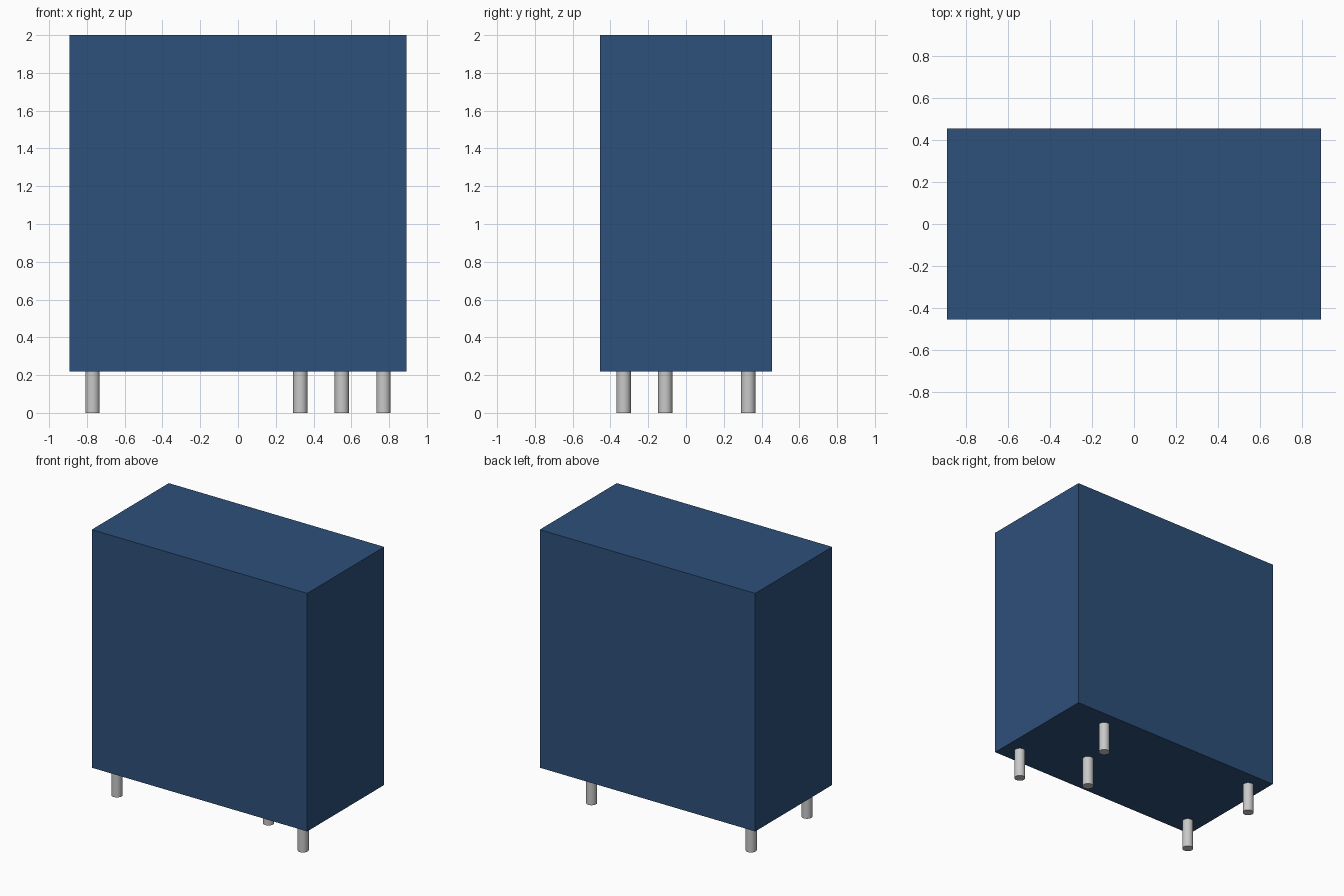
import bpy
import math

cube = bpy.data.objects.get("Cube")
if cube:
    bpy.data.objects.remove(cube, do_unlink=True)


def material(name, rgb, metallic=0.0):
    mat = bpy.data.materials.new(name)
    mat.use_nodes = True
    mat.diffuse_color = (*rgb, 1)
    mat.node_tree.nodes["Principled BSDF"].inputs["Base Color"].default_value = (*rgb, 1)
    return mat


blue = material("housing blue", (0.027, 0.080, 0.195))
tin = material("tinned metal", (0.58, 0.58, 0.58))

WIDTH, DEPTH, TOP = 1.782, 0.91, 2.0
PIN_LENGTH, PIN_RADIUS = 0.22, 0.038
PITCH = 0.22

# Sealed rectangular housing, raised on the pins
height = TOP - PIN_LENGTH
bpy.ops.mesh.primitive_cube_add(size=1, location=(0, 0, PIN_LENGTH + height / 2))
housing = bpy.context.object
housing.name = "housing"
housing.scale = (WIDTH, DEPTH, height)
bpy.ops.object.transform_apply(location=False, rotation=False, scale=True)
housing.data.materials.append(blue)

# Round pins on a regular pitch grid: name, then x and y in half pitches
pins = [
    ("coil_pin_front", -7, -3),
    ("coil_pin_back", -7, 3),
    ("contact_pin_middle", 3, -1),
    ("contact_pin_back", 5, 3),
    ("contact_pin_front", 7, -3),
]
for name, i, j in pins:
    bpy.ops.mesh.primitive_cylinder_add(
        vertices=32, radius=PIN_RADIUS, depth=PIN_LENGTH,
        location=(i * PITCH / 2, j * PITCH / 2, PIN_LENGTH / 2))
    pin = bpy.context.object
    pin.name = name
    pin.data.materials.append(tin)
    bpy.ops.object.shade_smooth_by_angle(angle=math.radians(30))
